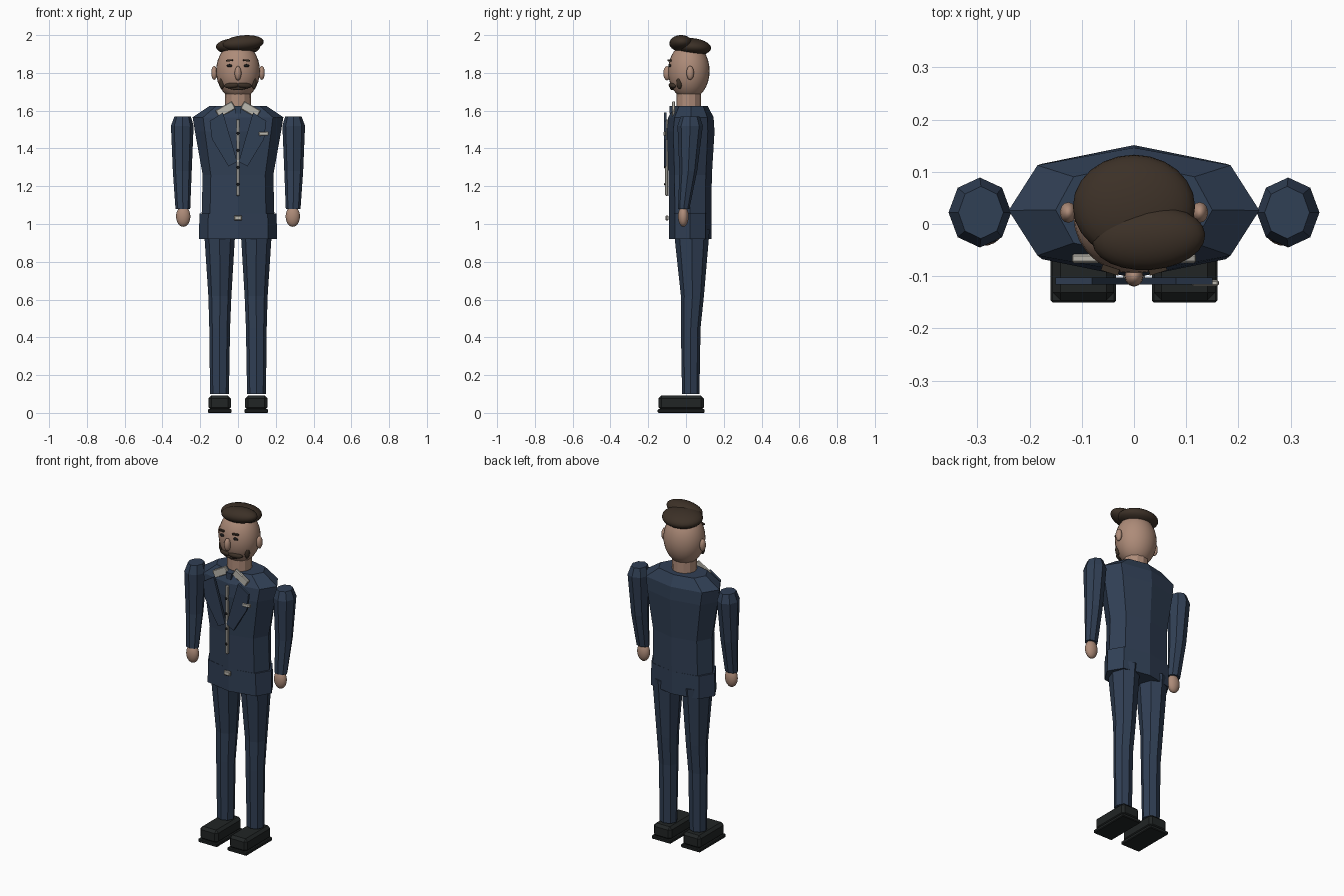
import bpy, bmesh
from math import sin, cos, pi, radians
from mathutils import Matrix, Vector

if "Cube" in bpy.data.objects:
    bpy.data.objects.remove(bpy.data.objects["Cube"])


def material(name, rgb):
    m = bpy.data.materials.new(name)
    m.diffuse_color = (*rgb, 1)
    m.use_nodes = True
    m.node_tree.nodes["Principled BSDF"].inputs["Base Color"].default_value = m.diffuse_color
    return m


NAVY = material("navy_cloth", (0.03, 0.05, 0.09))
SKIN = material("skin", (0.42, 0.26, 0.19))
HAIR = material("hair", (0.045, 0.03, 0.02))
BLACK = material("leather", (0.015, 0.018, 0.018))
DARK = material("dark_eye", (0.01, 0.01, 0.01))
LINEN = material("linen", (0.5, 0.48, 0.43))


def finish(bm, name, mat, smooth=False):
    bmesh.ops.recalc_face_normals(bm, faces=bm.faces)
    for f in bm.faces:
        f.smooth = smooth
    me = bpy.data.meshes.new(name)
    bm.to_mesh(me)
    bm.free()
    me.materials.append(mat)
    ob = bpy.data.objects.new(name, me)
    bpy.context.collection.objects.link(ob)
    return ob


def loft(name, rings, mat, sides=8, diag=(0.707, 0.707)):
    """Capped tube through rings of (x, y, z, rx, ry)."""
    bm = bmesh.new()
    loops = []
    for x, y, z, rx, ry in rings:
        loop = []
        for i in range(sides):
            a = 2 * pi * i / sides
            c, s = cos(a), sin(a)
            if sides == 8 and i % 2:
                c, s = c / 0.7071 * diag[0], s / 0.7071 * diag[1]
            loop.append(bm.verts.new((x + rx * c, y + ry * s, z)))
        loops.append(loop)
    for a, b in zip(loops, loops[1:]):
        for i in range(sides):
            j = (i + 1) % sides
            bm.faces.new((a[i], a[j], b[j], b[i]))
    bm.faces.new(loops[0])
    bm.faces.new(loops[-1])
    return finish(bm, name, mat)


def place(loc, rot):
    m = Matrix.Translation(loc)
    for ang, axis in zip(rot, "XYZ"):
        m = m @ Matrix.Rotation(radians(ang), 4, axis)
    return m


def ball(name, loc, r, mat, rot=(0, 0, 0), seg=20):
    bm = bmesh.new()
    bmesh.ops.create_uvsphere(bm, u_segments=seg, v_segments=seg // 2 + 2, radius=1,
                              matrix=place(loc, rot) @ Matrix.Diagonal((*r, 1)))
    return finish(bm, name, mat, True)


def box(name, loc, size, mat, rot=(0, 0, 0), bevel=0):
    bm = bmesh.new()
    bmesh.ops.create_cube(bm, size=1, matrix=Matrix.Diagonal((*size, 1)))
    if bevel:
        bmesh.ops.bevel(bm, geom=bm.edges[:], offset=bevel, segments=1, affect='EDGES')
    bmesh.ops.transform(bm, matrix=place(loc, rot), verts=bm.verts)
    return finish(bm, name, mat)


def slab(name, pts, y, depth, mat):
    """Flat outline in x-z, thickened along y."""
    bm = bmesh.new()
    f = bm.faces.new([bm.verts.new((x, y, z)) for x, z in pts])
    ext = bmesh.ops.extrude_face_region(bm, geom=[f])
    bmesh.ops.translate(bm, vec=Vector((0, depth, 0)),
                        verts=[v for v in ext["geom"] if isinstance(v, bmesh.types.BMVert)])
    return finish(bm, name, mat)


# Jacket body and skirt
loft("jacket", [(0, 0.022, 0.93, 0.188, 0.11), (0, 0.022, 1.06, 0.192, 0.112),
                (0, 0.022, 1.26, 0.187, 0.115), (0, 0.024, 1.49, 0.228, 0.127),
                (0, 0.026, 1.565, 0.24, 0.12), (0, 0.027, 1.625, 0.15, 0.088)],
     NAVY, diag=(0.77, 0.72))
loft("jacket_skirt", [(0, 0.022, 0.92, 0.207, 0.112), (0, 0.022, 1.055, 0.204, 0.112)],
     NAVY, diag=(0.77, 0.72))

# Limbs, mirrored left and right
for s, side in ((-1, "left"), (1, "right")):
    loft("sleeve_" + side, [(s * 0.292, -0.012, 1.08, 0.039, 0.03),
                            (s * 0.295, 0.012, 1.28, 0.05, 0.047),
                            (s * 0.295, 0.022, 1.52, 0.06, 0.067),
                            (s * 0.293, 0.022, 1.57, 0.043, 0.05)], NAVY)
    ball("hand_" + side, (s * 0.29, -0.014, 1.04), (0.038, 0.028, 0.055), SKIN)
    loft("trouser_leg_" + side, [(s * 0.098, 0.025, 0.10, 0.05, 0.046),
                                 (s * 0.097, 0.025, 0.45, 0.055, 0.052),
                                 (s * 0.096, 0.034, 0.62, 0.061, 0.061),
                                 (s * 0.097, 0.03, 0.97, 0.083, 0.095)], NAVY)
    box("shoe_" + side, (s * 0.097, -0.026, 0.053), (0.118, 0.24, 0.078), BLACK, bevel=0.015)
    box("shoe_sole_" + side, (s * 0.097, -0.026, 0.01), (0.126, 0.248, 0.02), BLACK, bevel=0.004)

    # Collar wing and lapel
    box("collar_" + side, (s * 0.066, -0.066, 1.606), (0.1, 0.018, 0.045), LINEN,
        rot=(0, s * 30, 0), bevel=0.004)
    slab("lapel_" + side, [(s * 0.08, 1.59), (s * 0.15, 1.545), (s * 0.138, 1.45),
                           (s * 0.05, 1.305), (s * 0.004, 1.33)], -0.116, 0.014, NAVY)

    # Face details
    ball("ear_" + side, (s * 0.126, 0.022, 1.80), (0.016, 0.02, 0.037), SKIN, seg=14)
    box("eyebrow_" + side, (s * 0.045, -0.088, 1.866), (0.034, 0.012, 0.009), HAIR,
        rot=(0, s * 4, s * 18))
    ball("eye_" + side, (s * 0.045, -0.086, 1.838), (0.015, 0.008, 0.008), DARK, seg=12)
    ball("moustache_" + side, (s * 0.034, -0.072, 1.733), (0.042, 0.016, 0.015), HAIR,
         rot=(0, s * 5, s * 18), seg=14)
    ball("whisker_" + side, (s * 0.085, -0.035, 1.748), (0.014, 0.016, 0.034), HAIR, seg=12)

# Neck, head and nose
loft("neck", [(0, 0.015, 1.58, 0.07, 0.066), (0, 0.015, 1.72, 0.068, 0.064)], SKIN, sides=12)
ball("head", (0, 0.015, 1.81), (0.116, 0.11, 0.15), SKIN, seg=28)
ball("nose", (0, -0.1, 1.798), (0.018, 0.02, 0.038), SKIN, seg=12)
ball("lip", (0, -0.073, 1.718), (0.045, 0.012, 0.009), HAIR, seg=12)

# Swept hair
ball("hair_back", (0, 0.033, 1.938), (0.117, 0.1, 0.046), HAIR, rot=(-5, 0, 0), seg=24)
ball("hair_quiff", (0.028, -0.027, 1.957), (0.109, 0.061, 0.042), HAIR, rot=(0, -5, 4), seg=24)

# Shirt front, tie knot, buttons, pocket square, buckle
slab("tie_knot", [(-0.02, 1.625), (0.02, 1.625), (0.012, 1.585), (-0.012, 1.585)],
     -0.088, 0.04, NAVY)
box("shirt_strip", (0, -0.102, 1.352), (0.018, 0.016, 0.405), LINEN, bevel=0.003)
for i in range(4):
    ball("button", (0, -0.111, 1.21 + i * 0.09), (0.008, 0.005, 0.008), DARK, seg=10)
box("pocket_square", (0.136, -0.113, 1.478), (0.052, 0.012, 0.02), LINEN, rot=(0, -3, 0), bevel=0.003)
box("buckle", (0, -0.1, 1.032), (0.042, 0.016, 0.026), LINEN, bevel=0.004)
